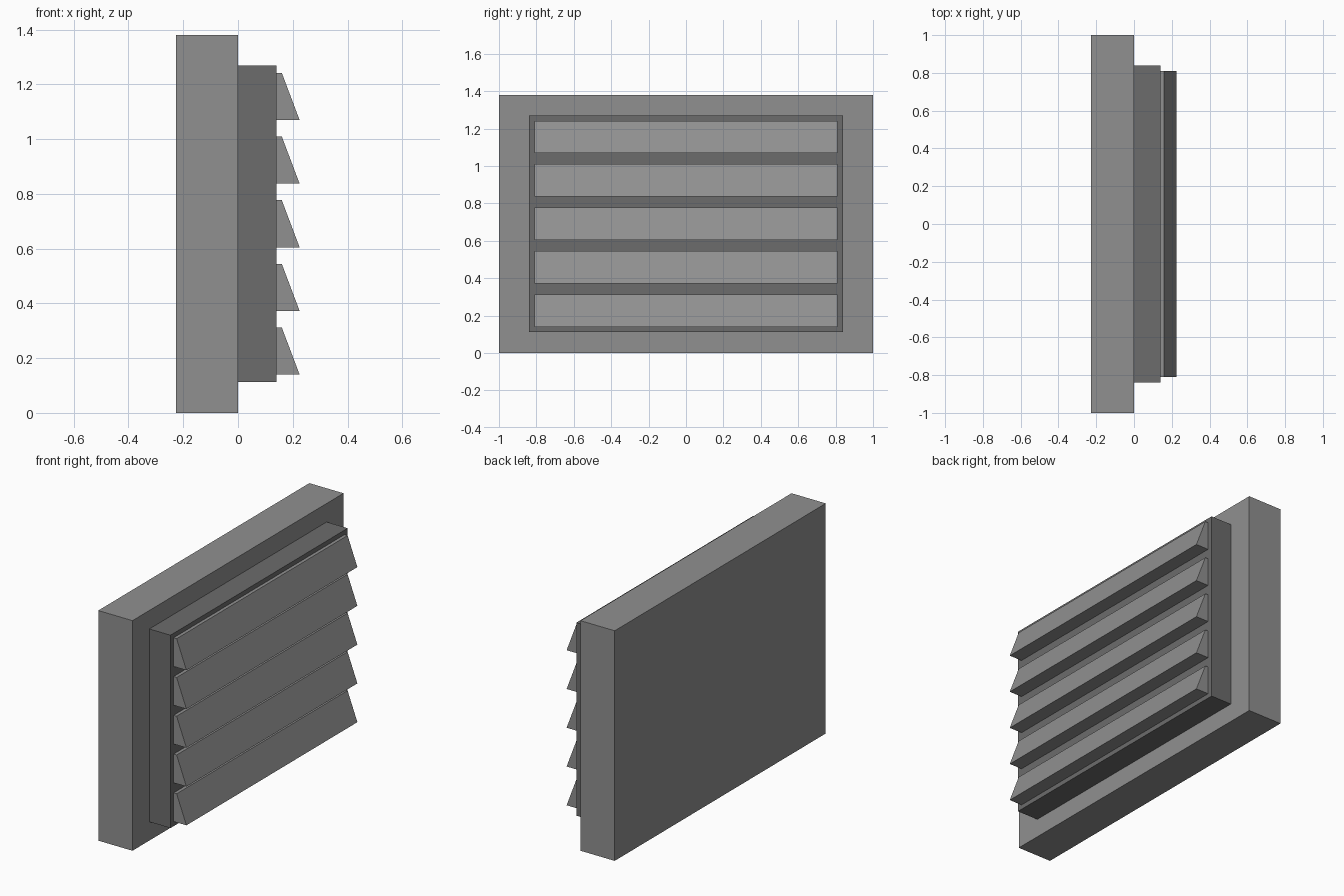
import bpy

if "Cube" in bpy.data.objects:
    bpy.data.objects.remove(bpy.data.objects["Cube"])


def material(name, value):
    m = bpy.data.materials.new(name)
    m.diffuse_color = (value, value, value, 1)
    m.use_nodes = True
    m.node_tree.nodes["Principled BSDF"].inputs["Base Color"].default_value = m.diffuse_color
    return m


light_grey = material("light grey", 0.28)
dark_grey = material("dark grey", 0.15)


def extrude_profile(name, profile, half_width, mat):
    """Extrude an (x, z) profile, listed clockwise seen from -y, along y."""
    n = len(profile)
    verts = [(x, y, z) for y in (-half_width, half_width) for x, z in profile]
    faces = [tuple(reversed(range(n))), tuple(range(n, 2 * n))]
    faces += [(i, (i + 1) % n, n + (i + 1) % n, n + i) for i in range(n)]
    mesh = bpy.data.meshes.new(name)
    mesh.from_pydata(verts, [], faces)
    mesh.materials.append(mat)
    obj = bpy.data.objects.new(name, mesh)
    bpy.context.collection.objects.link(obj)
    return obj


def box_profile(x0, x1, z0, z1):
    return [(x0, z0), (x0, z1), (x1, z1), (x1, z0)]


# Backing slab and raised vent frame
extrude_profile("back_panel", box_profile(-0.227, 0.0, 0.0, 1.38), 1.0, light_grey)
extrude_profile("vent_frame", box_profile(0.0, 0.14, 0.112, 1.269), 0.84, dark_grey)

# Five sloping louvres
for i in range(5):
    z = 0.14 + i * 0.2325
    wedge = [(0.138, z), (0.138, z + 0.172), (0.16, z + 0.172), (0.225, z)]
    extrude_profile(f"louvre_{i + 1}", wedge, 0.81, light_grey)
